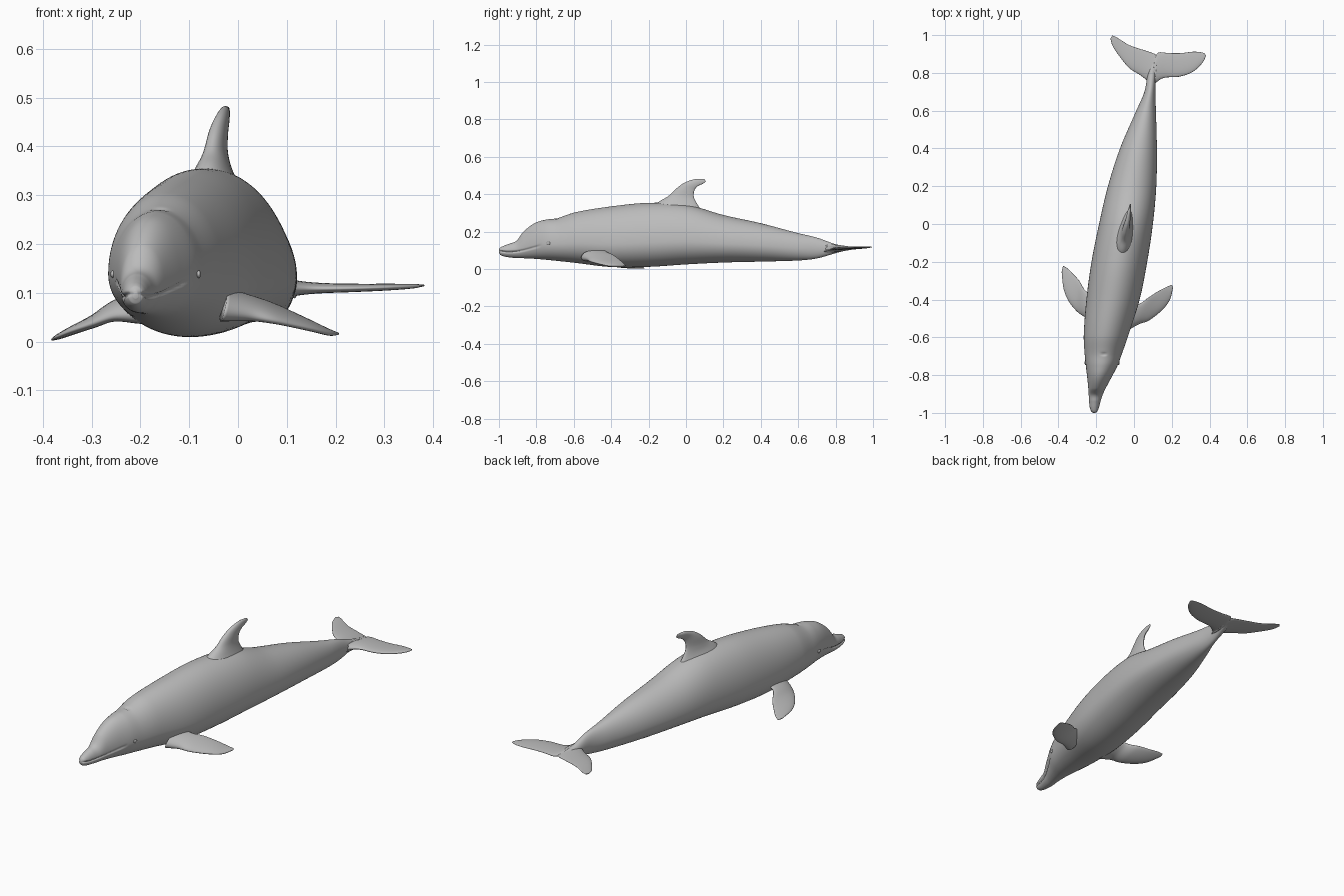
import bpy, bmesh, math
from mathutils import Vector

cube = bpy.data.objects.get("Cube")
if cube:
    bpy.data.objects.remove(cube)


def make_material(name, value):
    mat = bpy.data.materials.new(name)
    mat.use_nodes = True
    color = (value, value, value, 1)
    mat.diffuse_color = color
    bsdf = mat.node_tree.nodes["Principled BSDF"]
    bsdf.inputs["Base Color"].default_value = color
    bsdf.inputs["Roughness"].default_value = 0.6
    return mat


skin = make_material("grey skin", 0.5)


def sample(rows, t):
    """Smooth interpolation of rows whose first value is the parameter."""
    last = len(rows) - 1
    i = max(k for k in range(last) if rows[k][0] <= t or k == 0)
    a, b = rows[i], rows[i + 1]
    p, n = rows[max(i - 1, 0)], rows[min(i + 2, last)]
    h = b[0] - a[0]
    u = (t - a[0]) / h
    out = [t]
    for c in range(1, len(a)):
        m0 = (b[c] - p[c]) / (b[0] - p[0]) * h
        m1 = (n[c] - a[c]) / (n[0] - a[0]) * h
        out.append((2*u**3 - 3*u**2 + 1) * a[c] + (u**3 - 2*u**2 + u) * m0
                   + (3*u**2 - 2*u**3) * b[c] + (u**3 - u**2) * m1)
    return out


def dense(rows, steps):
    result = [sample(rows, a[0] + (b[0] - a[0]) * s / steps)
              for a, b in zip(rows, rows[1:]) for s in range(steps)]
    return result + [list(rows[-1])]


def finish(name, bm):
    bmesh.ops.recalc_face_normals(bm, faces=bm.faces)
    mesh = bpy.data.meshes.new(name)
    bm.to_mesh(mesh)
    bm.free()
    mesh.materials.append(skin)
    for poly in mesh.polygons:
        poly.use_smooth = True
    obj = bpy.data.objects.new(name, mesh)
    bpy.context.collection.objects.link(obj)
    return obj


def loft(name, rings):
    bm = bmesh.new()
    loops = [[bm.verts.new(p) for p in ring] for ring in rings]
    n = len(loops[0])
    for a, b in zip(loops, loops[1:]):
        for i in range(n):
            j = (i + 1) % n
            bm.faces.new((a[i], a[j], b[j], b[i]))
    bm.faces.new(loops[0])
    bm.faces.new(loops[-1])
    return finish(name, bm)


# Body stations: y, right x, left x, bottom z, top z, height of widest line
BODY = [
    (-1.0, -0.216, -0.204, 0.088, 0.104, 0.50),
    (-0.994, -0.226, -0.194, 0.077, 0.114, 0.50),
    (-0.975, -0.234, -0.186, 0.068, 0.124, 0.50),
    (-0.94, -0.238, -0.177, 0.062, 0.137, 0.48),
    (-0.905, -0.240, -0.166, 0.059, 0.152, 0.45),
    (-0.87, -0.242, -0.150, 0.058, 0.199, 0.42),
    (-0.81, -0.248, -0.118, 0.055, 0.245, 0.40),
    (-0.75, -0.255, -0.087, 0.050, 0.264, 0.40),
    (-0.69, -0.261, -0.065, 0.044, 0.272, 0.40),
    (-0.59, -0.266, -0.030, 0.033, 0.304, 0.39),
    (-0.40, -0.252, 0.030, 0.011, 0.335, 0.38),
    (-0.20, -0.225, 0.070, 0.012, 0.354, 0.38),
    (0.0, -0.185, 0.100, 0.025, 0.345, 0.38),
    (0.2, -0.138, 0.118, 0.035, 0.289, 0.40),
    (0.4, -0.074, 0.121, 0.040, 0.245, 0.42),
    (0.6, 0.012, 0.116, 0.046, 0.192, 0.45),
    (0.7, 0.055, 0.113, 0.057, 0.168, 0.48),
    (0.8, 0.074, 0.116, 0.085, 0.133, 0.50),
    (0.88, 0.100, 0.124, 0.106, 0.119, 0.50),
]
# Mouth line heights along the beak
MOUTH = [(-1.0, 0.098), (-0.95, 0.092), (-0.88, 0.098),
         (-0.82, 0.113), (-0.77, 0.128)]
SIDES = 96


def body_ring(row):
    y, xr, xl, zb, zt, f = row
    cx, hw, zc = (xr + xl) / 2, (xl - xr) / 2, zb + (zt - zb) * f
    ring = []
    for i in range(SIDES):
        a = 2 * math.pi * i / SIDES
        s = math.sin(a)
        x = cx + hw * math.cos(a)
        z = zc + (zt - zc if s > 0 else zc - zb) * s
        # Mouth groove
        if y < -0.77:
            gap = (z - sample(MOUTH, y)[1]) / 0.0045
            fade = min(1, (-0.77 - y) / 0.03)
            k = min(0.3, 0.007 / hw) * fade * math.exp(-gap * gap)
            x += (cx - x) * k
        # Crescent blowhole dent
        if s > 0.5:
            dx = (x + 0.16) / 0.014
            dy = (y + 0.69 - 10 * (x + 0.16) ** 2) / 0.006
            z -= 0.008 * math.exp(-dx * dx - dy * dy)
        ring.append((x, y, z))
    return ring


loft("body", [body_ring(r) for r in dense(BODY, 12)])


def fin(name, stations):
    """Loft of lens sections; each station is leading x y z, trailing x y z, thickness."""
    rows = dense([(i,) + s for i, s in enumerate(stations)], 8)
    mids = [(Vector(r[1:4]) + Vector(r[4:7])) / 2 for r in rows]
    rings = []
    for k, r in enumerate(rows):
        lead, trail, thick = Vector(r[1:4]), Vector(r[4:7]), r[7]
        span = mids[min(k + 1, len(mids) - 1)] - mids[max(k - 1, 0)]
        normal = (trail - lead).cross(span).normalized()
        ring = []
        for i in range(32):
            a = 2 * math.pi * i / 32
            c = (1 - math.cos(a)) / 2
            ring.append(lead.lerp(trail, c)
                        + normal * thick / 2 * math.sin(a) * (1.3 - 0.6 * c))
        rings.append(ring)
    return loft(name, rings)


fin("dorsal_fin", [
    (-0.072, -0.200, 0.310, -0.020, 0.100, 0.290, 0.120),
    (-0.065, -0.145, 0.360, -0.025, 0.062, 0.345, 0.066),
    (-0.058, -0.095, 0.390, -0.028, 0.042, 0.385, 0.042),
    (-0.050, -0.050, 0.432, -0.026, 0.045, 0.420, 0.032),
    (-0.040, -0.005, 0.463, -0.022, 0.062, 0.443, 0.024),
    (-0.030, 0.050, 0.481, -0.020, 0.090, 0.456, 0.016),
    (-0.022, 0.098, 0.482, -0.018, 0.107, 0.468, 0.006),
])
fin("right_flipper", [
    (-0.200, -0.525, 0.050, -0.200, -0.370, 0.100, 0.055),
    (-0.255, -0.495, 0.050, -0.255, -0.355, 0.078, 0.034),
    (-0.300, -0.465, 0.035, -0.290, -0.300, 0.052, 0.024),
    (-0.345, -0.410, 0.020, -0.325, -0.262, 0.030, 0.018),
    (-0.372, -0.345, 0.009, -0.352, -0.235, 0.016, 0.012),
    (-0.383, -0.255, 0.004, -0.375, -0.222, 0.005, 0.005),
])
fin("left_flipper", [
    (-0.030, -0.560, 0.055, -0.030, -0.430, 0.105, 0.055),
    (0.025, -0.530, 0.050, 0.030, -0.422, 0.090, 0.036),
    (0.080, -0.510, 0.040, 0.075, -0.390, 0.076, 0.024),
    (0.150, -0.455, 0.025, 0.130, -0.355, 0.050, 0.018),
    (0.190, -0.400, 0.015, 0.175, -0.332, 0.028, 0.012),
    (0.207, -0.335, 0.015, 0.200, -0.322, 0.018, 0.005),
])
fin("right_fluke", [
    (0.110, 0.720, 0.108, 0.125, 0.880, 0.112, 0.040),
    (0.075, 0.755, 0.108, 0.110, 0.900, 0.112, 0.028),
    (0.030, 0.790, 0.109, 0.060, 0.918, 0.113, 0.020),
    (-0.025, 0.825, 0.110, -0.020, 0.945, 0.114, 0.016),
    (-0.075, 0.885, 0.112, -0.060, 0.968, 0.115, 0.012),
    (-0.112, 0.940, 0.114, -0.095, 0.990, 0.117, 0.009),
    (-0.125, 0.982, 0.117, -0.115, 0.998, 0.118, 0.004),
])
fin("left_fluke", [
    (0.090, 0.720, 0.108, 0.110, 0.880, 0.112, 0.040),
    (0.125, 0.755, 0.108, 0.130, 0.908, 0.112, 0.028),
    (0.165, 0.775, 0.108, 0.185, 0.905, 0.112, 0.020),
    (0.240, 0.780, 0.109, 0.250, 0.905, 0.112, 0.016),
    (0.310, 0.805, 0.111, 0.310, 0.912, 0.113, 0.013),
    (0.360, 0.850, 0.113, 0.350, 0.910, 0.114, 0.009),
    (0.382, 0.890, 0.115, 0.374, 0.904, 0.115, 0.004),
])

# Eyes: small beads set into the sides of the head
_, head_right, head_left, _, _, _ = sample(BODY, -0.735)
for name, x in (("right_eye", head_right), ("left_eye", head_left)):
    bm = bmesh.new()
    bmesh.ops.create_uvsphere(bm, u_segments=20, v_segments=12, radius=0.01)
    bmesh.ops.scale(bm, vec=(0.5, 1.2, 0.8), verts=bm.verts)
    bmesh.ops.translate(bm, vec=(x, -0.735, 0.138), verts=bm.verts)
    finish(name, bm)
